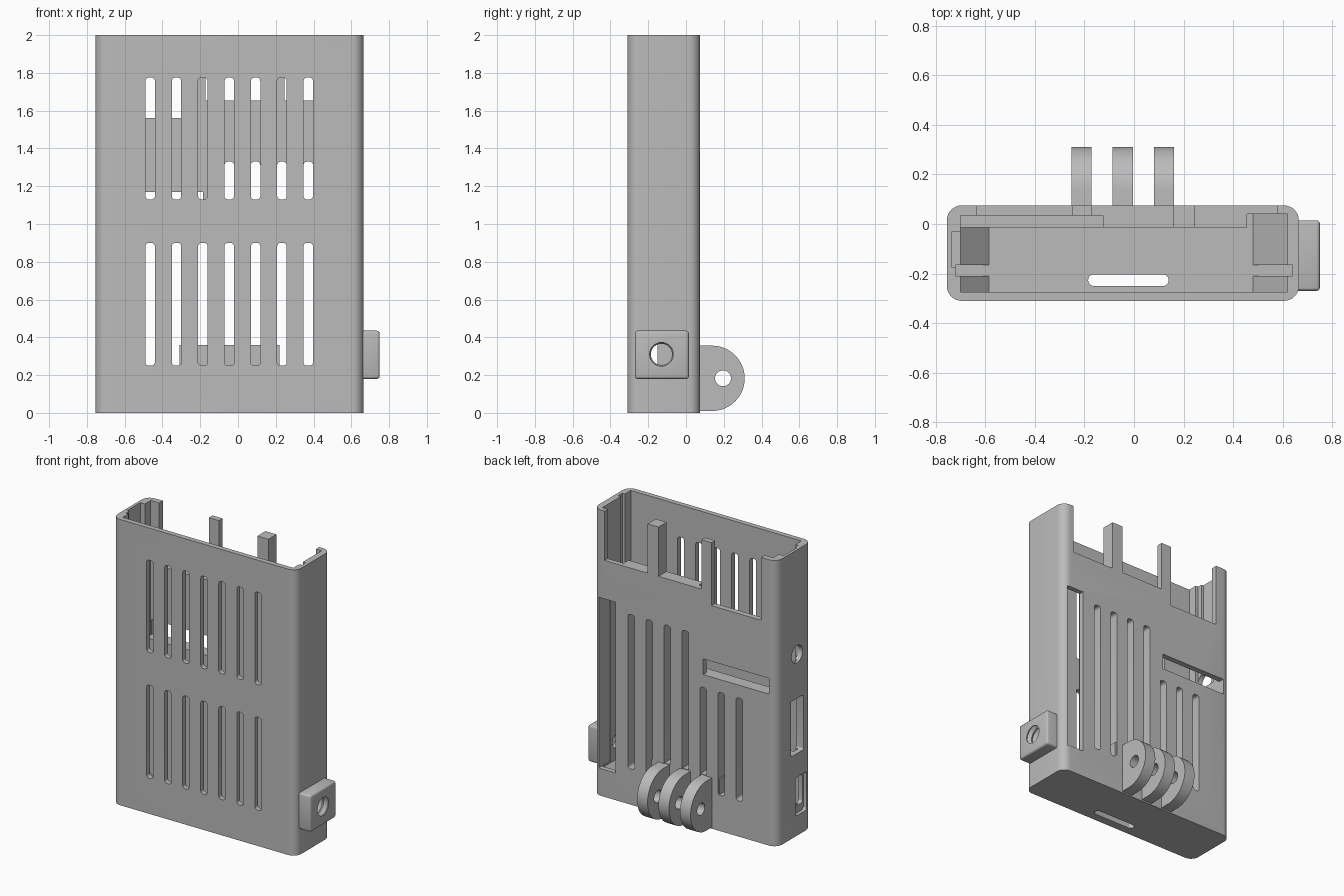
import bpy, bmesh, math
from mathutils import Vector

if "Cube" in bpy.data.objects:
    bpy.data.objects.remove(bpy.data.objects["Cube"])

grey = bpy.data.materials.new("plain grey")
grey.use_nodes = True
grey.diffuse_color = (0.5, 0.5, 0.5, 1)
grey.node_tree.nodes["Principled BSDF"].inputs["Base Color"].default_value = (0.5, 0.5, 0.5, 1)

# Where the two outline axes and the extrusion axis go
PLACE = {"x": lambda u, v, w: (w, u, v),
         "y": lambda u, v, w: (u, w, v),
         "z": lambda u, v, w: (u, v, w)}


def finish(name, bm):
    bmesh.ops.recalc_face_normals(bm, faces=bm.faces)
    mesh = bpy.data.meshes.new(name)
    bm.to_mesh(mesh)
    bm.free()
    mesh.materials.append(grey)
    obj = bpy.data.objects.new(name, mesh)
    bpy.context.collection.objects.link(obj)
    return obj


def prism(name, outline, axis, lo, hi):
    """Extrude a flat outline along one axis."""
    bm = bmesh.new()
    ends = [[bm.verts.new(PLACE[axis](u, v, w)) for u, v in outline] for w in (lo, hi)]
    for ring in ends:
        bm.faces.new(ring)
    n = len(outline)
    for i in range(n):
        j = (i + 1) % n
        bm.faces.new((ends[0][i], ends[0][j], ends[1][j], ends[1][i]))
    return finish(name, bm)


def arc(cu, cv, r, start, end, steps):
    return [(cu + r * math.cos(math.radians(start + (end - start) * i / steps)),
             cv + r * math.sin(math.radians(start + (end - start) * i / steps)))
            for i in range(steps + 1)]


def circle(cu, cv, r, n=32):
    return arc(cu, cv, r, 0, 360, n)[:-1]


def rect(u0, u1, v0, v1, r=0, steps=5):
    if not r:
        return [(u0, v0), (u1, v0), (u1, v1), (u0, v1)]
    return (arc(u1 - r, v1 - r, r, 0, 90, steps) + arc(u0 + r, v1 - r, r, 90, 180, steps)
            + arc(u0 + r, v0 + r, r, 180, 270, steps) + arc(u1 - r, v0 + r, r, 270, 360, steps))


def carve(obj, cutters):
    """Subtract the cutters, keep the result and drop the cutters."""
    for c in cutters:
        c.hide_render = True
        m = obj.modifiers.new("cut", "BOOLEAN")
        m.operation, m.solver, m.object = "DIFFERENCE", "EXACT", c
    graph = bpy.context.evaluated_depsgraph_get()
    mesh = bpy.data.meshes.new_from_object(obj.evaluated_get(graph))
    obj.modifiers.clear()
    obj.data = mesh
    for c in cutters:
        bpy.data.objects.remove(c)


def smooth(obj):
    bpy.ops.object.select_all(action="DESELECT")
    obj.select_set(True)
    bpy.context.view_layer.objects.active = obj
    bpy.ops.object.shade_smooth_by_angle(angle=math.radians(30))


cuts = []


def cut(outline, axis, lo, hi):
    cuts.append(prism("cutter", outline, axis, lo, hi))


TOP = 2.1
BACK_IN, BACK_OUT = -0.015, 0.075
NUT_Y, NUT_Z = -0.13, 0.31

# Case shell with rounded upright edges
case = prism("case_shell", rect(-0.755, 0.665, -0.31, BACK_OUT, 0.06, 8), "z", 0, 2)

# Main cavity with sloping lower corners, side bay, back pocket and board grooves
cut([(-0.7, 0.155), (-0.585, 0.04), (0.48, 0.04), (0.62, 0.18), (0.62, TOP), (-0.7, TOP)],
    "y", -0.275, BACK_IN)
cut([(0.455, 0.04), (0.48, 0.04), (0.62, 0.18), (0.62, TOP), (0.455, TOP)], "y", -0.05, 0.04)
cut(rect(-0.7, -0.125, 1.06, TOP), "y", -0.05, 0.035)
cut(rect(-0.72, 0.64, -0.21, -0.165), "z", 0.04, TOP)
cut(rect(-0.735, -0.65, -0.175, -0.03), "z", 1.2, TOP)

# Two rows of front vents, with matching back vents
for i in range(7):
    x = -0.465 + 0.1395 * i
    for z0, z1 in ((0.25, 0.9), (1.13, 1.775)):
        cut(rect(x - 0.025, x + 0.025, z0, z1, 0.018), "y", -0.4, -0.25)
    cut(rect(x - 0.025, x + 0.025, 0.25, 0.97 if i < 3 else 1.33, 0.018), "y", -0.05, 0.2)

# Back wall: open top between the posts, long side window and wide slot
for x0, x1, z in ((0.245, 0.577, 1.655), (-0.172, 0.16, 1.655), (-0.635, -0.25, 1.56)):
    cut(rect(x0, x1, z, TOP), "y", -0.03, 0.2)
cut(rect(0.495, 0.625, 0.19, 1.385), "y", -0.05, 0.2)
cut(rect(-0.695, -0.185, 1.06, 1.17), "y", -0.05, 0.2)

# Side wall ports, floor slot and the hole behind the threaded boss
cut(circle(-0.15, 1.27, 0.06), "x", -0.9, -0.65)
cut(rect(-0.22, -0.08, 0.575, 0.96, 0.012), "x", -0.9, -0.65)
cut(rect(-0.255, -0.13, 0.14, 0.41, 0.02), "x", -0.9, -0.73)
cut(rect(-0.245, -0.15, 0.19, 0.39, 0.02), "x", -0.9, -0.65)
cut(rect(-0.185, 0.14, -0.25, -0.203, 0.023), "z", -0.1, 0.1)
cut(circle(NUT_Y, NUT_Z, 0.056), "x", 0.6, 0.7)
carve(case, cuts)
smooth(case)

# Threaded boss on the side
boss = prism("threaded_boss", rect(-0.27, 0.015, 0.18, 0.435), "x", 0.66, 0.75)
bm = bmesh.new()
bm.from_mesh(boss.data)
outer = [e for e in bm.edges if max(v.co.x for v in e.verts) > 0.7]
bmesh.ops.bevel(bm, geom=outer, offset=0.014, segments=3, profile=0.5, affect="EDGES")
bm.to_mesh(boss.data)
bm.free()

# Thread cutter: rings of alternating radius
bm = bmesh.new()
rings = []
for i in range(7):
    r = 0.056 if i % 2 else 0.074
    rings.append([bm.verts.new((0.78 - 0.022 * i, y, z)) for y, z in circle(NUT_Y, NUT_Z, r)])
for a, b in zip(rings, rings[1:]):
    for i in range(32):
        j = (i + 1) % 32
        bm.faces.new((a[i], a[j], b[j], b[i]))
bm.faces.new(rings[0])
bm.faces.new(rings[-1])
carve(boss, [finish("cutter", bm)])
smooth(boss)

# Solid pad behind the hinge, closing the lower vents
prism("hinge_pad", rect(-0.31, 0.22, 0.02, 0.36), "y", BACK_IN, 0.07)

# Three hinge lugs with pin holes
lug = [(0.05, 0.01)] + arc(0.138, 0.183, 0.173, -90, 90, 24) + [(0.05, 0.356)]
for side, x in (("right", -0.212), ("middle", -0.045), ("left", 0.121)):
    obj = prism("hinge_lug_" + side, lug, "x", x - 0.041, x + 0.041)
    carve(obj, [prism("cutter", circle(0.196, 0.183, 0.042), "x", x - 0.1, x + 0.1)])
    smooth(obj)
